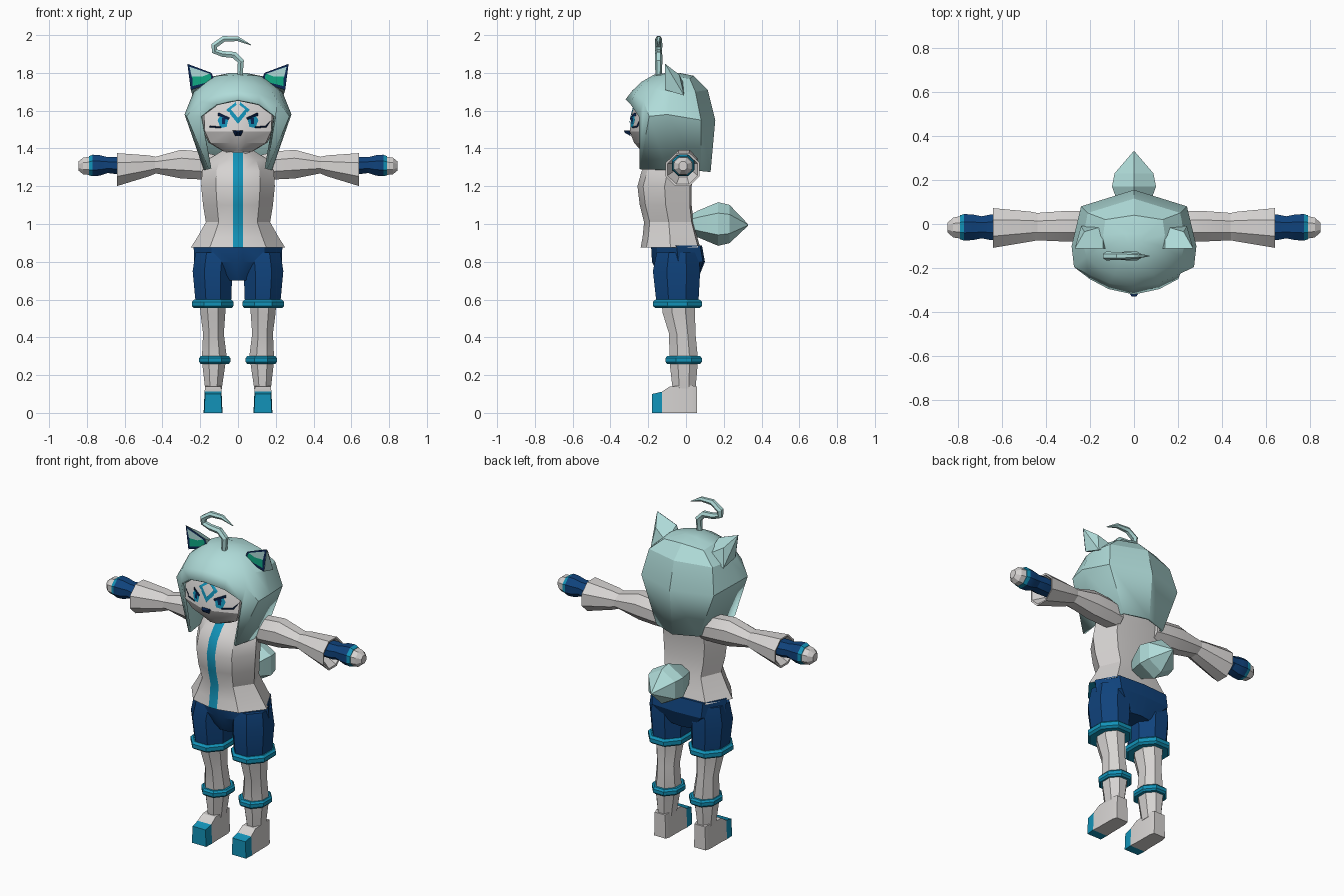
import bpy, bmesh, math
from mathutils import Vector
from mathutils.bvhtree import BVHTree

if "Cube" in bpy.data.objects:
    bpy.data.objects.remove(bpy.data.objects["Cube"])

def material(name, rgb):
    m = bpy.data.materials.new(name)
    m.diffuse_color = (*rgb, 1)
    m.use_nodes = True
    m.node_tree.nodes["Principled BSDF"].inputs["Base Color"].default_value = m.diffuse_color
    return m

HAIR = material("pale_aqua", (0.43, 0.71, 0.69))
WHITE = material("warm_white", (0.67, 0.65, 0.64))
NAVY = material("navy_blue", (0.005, 0.055, 0.20))
INK = material("dark_ink", (0.003, 0.02, 0.09))
CYAN = material("bright_cyan", (0.006, 0.29, 0.48))
GREEN = material("inner_ear_green", (0.005, 0.40, 0.23))

def finish(name, bm, mats, rule=None, mirror=False):
    bmesh.ops.recalc_face_normals(bm, faces=bm.faces)
    if rule:
        for f in bm.faces:
            f.material_index = rule(f)
    me = bpy.data.meshes.new(name)
    bm.to_mesh(me)
    bm.free()
    for m in mats:
        me.materials.append(m)
    o = bpy.data.objects.new(name, me)
    bpy.context.collection.objects.link(o)
    if mirror:
        o.modifiers.new("mirror", 'MIRROR')
    return o

def loft(name, rings, mats, rule=None, mirror=False, cap_start=True, cap_end=True):
    bm = bmesh.new()
    vs = [[bm.verts.new(p) for p in r] for r in rings]
    n = len(rings[0])
    for a, b in zip(vs, vs[1:]):
        for i in range(n):
            j = (i + 1) % n
            bm.faces.new((a[i], a[j], b[j], b[i]))
    if cap_start:
        bm.faces.new(vs[0])
    if cap_end:
        bm.faces.new(vs[-1])
    return finish(name, bm, mats, rule, mirror)

def circle(n, ru, rv):
    k = 1 / math.cos(math.pi / n)
    return [(ru * k * math.cos(t), rv * k * math.sin(t))
            for t in (2 * math.pi * (i + 0.5) / n for i in range(n))]

def zring(z, cx, cy, rx, ry, n=8):
    return [(cx + u, cy + v, z) for u, v in circle(n, rx, ry)]

def xring(x, cy, cz, ry, rz, n=8):
    return [(x, cy + u, cz + v) for u, v in circle(n, ry, rz)]

def full(half):
    return half + [(-x, y, z) for x, y, z in reversed(half[1:-1])]

# head
def head_ring(z, w, f, b):
    return full([(0, f, z), (0.25 * w, f, z), (0.95 * w, f + 0.05, z),
                 (w, -0.08, z), (0.6 * w, b - 0.02, z), (0, b, z)])

head = loft("head", [head_ring(*r) for r in (
    (1.385, 0.08, -0.235, 0.0), (1.43, 0.155, -0.275, 0.05), (1.49, 0.185, -0.298, 0.08),
    (1.59, 0.19, -0.285, 0.08), (1.66, 0.17, -0.255, 0.07), (1.72, 0.11, -0.17, 0.03))], [WHITE])
loft("neck", [zring(1.33, 0, -0.08, 0.07, 0.07), zring(1.42, 0, -0.08, 0.06, 0.06)], [WHITE])

# painted face plates, laid on the head
bvh = BVHTree.FromPolygons([v.co for v in head.data.vertices],
                           [list(p.vertices) for p in head.data.polygons])

def plate(name, pts, mat, lift, mirror=True, y=None):
    bm = bmesh.new()
    vs = []
    for x, z in pts:
        yy = y
        if y is None:
            hit = bvh.ray_cast(Vector((x, -1, z)), Vector((0, 1, 0)))[0]
            yy = hit.y if hit else -0.235
        vs.append(bm.verts.new((x, yy - lift, z)))
    f = bm.faces.new(vs)
    f.normal_update()
    o = finish(name, bm, [mat], None, mirror)
    if o.data.polygons[0].normal.y > 0:
        o.data.flip_normals()
    return o

plate("iris", [(0.05, 1.56), (0.09, 1.58), (0.108, 1.55), (0.092, 1.508), (0.06, 1.515)], CYAN, 0.004)
plate("pupil", [(0.066, 1.56), (0.086, 1.562), (0.086, 1.53), (0.07, 1.53)], INK, 0.006)
plate("upper_lash", [(0.045, 1.562), (0.10, 1.589), (0.188, 1.575), (0.188, 1.562),
                     (0.10, 1.573), (0.052, 1.55)], INK, 0.008)
plate("lower_lash", [(0.09, 1.507), (0.15, 1.512), (0.184, 1.55), (0.175, 1.55),
                     (0.145, 1.52), (0.09, 1.515)], INK, 0.005)
plate("forehead_mark_lower", [(0, 1.53), (0.062, 1.605), (0.042, 1.612), (0, 1.562)], CYAN, 0.007)
plate("forehead_mark_upper", [(0.062, 1.605), (0.012, 1.645), (0.008, 1.63), (0.042, 1.605)], CYAN, 0.007)
loft("nose", [[(-0.03, -0.295, 1.495), (0.03, -0.295, 1.495), (0.014, -0.293, 1.465), (-0.014, -0.293, 1.465)],
              [(-0.012, -0.328, 1.494), (0.012, -0.328, 1.494), (0.006, -0.325, 1.484),
               (-0.006, -0.325, 1.484)]], [INK])

# hair: columns running from crown to lower edge, front to back
columns = [
    [(0, -.17, 1.79), (0, -.24, 1.75), (0, -.285, 1.705), (0, -.32, 1.66)],
    [(.06, -.16, 1.785), (.09, -.23, 1.74), (.11, -.27, 1.69), (.115, -.295, 1.635)],
    [(.10, -.13, 1.785), (.17, -.19, 1.72), (.21, -.225, 1.65), (.20, -.25, 1.57)],
    [(.13, -.10, 1.78), (.215, -.15, 1.71), (.272, -.195, 1.57), (.155, -.245, 1.29)],
    [(.14, -.05, 1.78), (.235, -.08, 1.70), (.283, -.10, 1.58), (.18, -.10, 1.285)],
    [(.13, .02, 1.77), (.21, .05, 1.70), (.24, .08, 1.55), (.14, .08, 1.28)],
    [(0, .04, 1.785), (0, .115, 1.71), (0, .155, 1.55), (0, .13, 1.275)]]
levels = [full([c[k] for c in columns]) for k in range(4)]
crown = [[(x * 0.3, -0.07 + (y + 0.07) * 0.3, 1.80) for x, y, z in levels[0]]]
hair = loft("hair", crown + levels, [HAIR], cap_end=False)
sol = hair.modifiers.new("thickness", 'SOLIDIFY')
sol.thickness = 0.015
sol.offset = -1

# ears
bm = bmesh.new()
for p in ((.25, -.11, 1.71), (.268, -.11, 1.848), (.14, -.11, 1.80), (.12, -.11, 1.75),
          (.24, -.01, 1.68), (.14, -.01, 1.74), (.225, -.035, 1.79)):
    bm.verts.new(p)
bmesh.ops.convex_hull(bm, input=bm.verts)
finish("ear", bm, [HAIR], None, True)
plate("ear_rim", [(.25, 1.71), (.268, 1.848), (.14, 1.80), (.12, 1.75)], INK, 0.002, y=-.11)
plate("ear_tuft", [(.245, 1.78), (.257, 1.833), (.15, 1.796), (.19, 1.78)], HAIR, 0.004, y=-.11)
plate("ear_inner", [(.24, 1.73), (.243, 1.79), (.195, 1.812), (.145, 1.79), (.14, 1.755)], GREEN, 0.003, y=-.11)

# curled strand on the crown
cu = bpy.data.curves.new("curl", 'CURVE')
cu.dimensions = '3D'
cu.bevel_depth = 0.02
cu.bevel_resolution = 1
cu.use_fill_caps = True
path = [(.01, 1.78, .8), (.015, 1.86, 1), (-.02, 1.895, 1), (-.08, 1.90, .9), (-.125, 1.915, .9),
        (-.125, 1.945, 1), (-.075, 1.98, .9), (0, 1.98, .7), (.07, 1.947, .1)]
sp = cu.splines.new('POLY')
sp.points.add(len(path) - 1)
for pt, (x, z, r) in zip(sp.points, path):
    pt.co = (x, -0.145, z, 1)
    pt.radius = r
tmp = bpy.data.objects.new("curl_path", cu)
bpy.context.collection.objects.link(tmp)
me = bpy.data.meshes.new_from_object(tmp.evaluated_get(bpy.context.evaluated_depsgraph_get()))
bpy.data.objects.remove(tmp)
me.materials.clear()
me.materials.append(HAIR)
bpy.context.collection.objects.link(bpy.data.objects.new("hair_curl", me))

# jacket with centre stripe and coloured lower edge
def body_ring(z, w, f, b):
    return full([(0, f, z), (0.027, f, z), (0.6 * w, f + 0.03, z), (w, (f + b) / 2, z),
                 (0.7 * w, b - 0.01, z), (0, b, z)])

def jacket_rule(f):
    c = f.calc_center_median()
    if f.normal.z < -0.9:
        return 1
    return 1 if abs(c.x) < 0.02 and c.y < -0.1 else 0

loft("jacket", [body_ring(*r) for r in (
    (.875, .25, -.24, .075), (.93, .215, -.23, .06), (1.01, .17, -.222, .04), (1.1, .185, -.245, .03),
    (1.2, .195, -.257, .03), (1.28, .19, -.235, .04), (1.34, .16, -.19, .05), (1.39, .08, -.13, .04))],
    [WHITE, CYAN], jacket_rule)

# shorts
loft("shorts_hips", [body_ring(*r) for r in (
    (.885, .235, -.185, .085), (.80, .232, -.18, .10), (.70, .09, -.13, .06))], [NAVY])
loft("shorts_leg", [zring(.85, .125, -.045, .10, .11), zring(.75, .135, -.05, .105, .125),
                    zring(.57, .13, -.045, .093, .11)], [NAVY], mirror=True)

# bands around the legs
def band(name, z, cx, cy, rx, ry, h):
    loft(name, [zring(z + dz * h, cx, cy, rx * k, ry * k)
                for dz, k in ((-.5, .9), (-.25, 1), (.25, 1), (.5, .9))], [CYAN], mirror=True)

band("shorts_cuff", .577, .134, -.045, .11, .13, .045)
band("shin_band", .28, .123, -.012, .083, .097, .04)

# legs and feet
loft("leg", [zring(*r) for r in (
    (.60, .133, -.04, .07, .09), (.53, .133, -.038, .066, .086), (.42, .13, -.02, .055, .07),
    (.29, .125, -.012, .066, .075), (.25, .128, -.012, .06, .073), (.12, .13, -.01, .043, .06))],
    [WHITE], mirror=True)
loft("foot", [[(.132 - w, y, 0), (.132 + w, y, 0), (.132 + w * .9, y, z), (.132 - w * .9, y, z)]
              for y, z, w in ((.058, .14, .038), (.03, .145, .046), (-.085, .14, .047),
                              (-.128, .112, .05), (-.18, .10, .047))],
     [WHITE, CYAN], lambda f: 1 if f.calc_center_median().y < -.128 else 0, mirror=True)

# arms, flared sleeves, gloves and hands
loft("upper_arm", [xring(*r) for r in (
    (.12, -.01, 1.30, .065, .065), (.20, -.01, 1.31, .07, .074), (.30, -.01, 1.317, .07, .076),
    (.44, -.012, 1.312, .062, .043))], [WHITE], mirror=True)
loft("sleeve", [xring(*r) for r in (
    (.43, -.012, 1.312, .06, .042), (.47, -.012, 1.308, .068, .055), (.64, -.018, 1.288, .09, .087),
    (.638, -.018, 1.288, .08, .077), (.58, -.015, 1.30, .05, .05))], [WHITE], mirror=True)
loft("glove", [xring(*r) for r in (
    (.57, -.015, 1.308, .05, .042), (.65, -.015, 1.31, .058, .045), (.69, -.015, 1.312, .05, .042),
    (.73, -.015, 1.31, .058, .054), (.77, -.015, 1.31, .06, .057), (.79, -.015, 1.308, .054, .05))],
    [NAVY, CYAN], lambda f: 1 if f.calc_center_median().x > .771 else 0, mirror=True)
loft("hand", [xring(*r) for r in (
    (.78, -.015, 1.308, .052, .049), (.82, -.016, 1.307, .045, .044), (.845, -.016, 1.307, .022, .024))],
    [WHITE], mirror=True)

# tail
loft("tail", [[(u, y, cz + v) for u, v in circle(6, r, r)] for y, cz, r in (
    (.0, 1.0, .03), (.06, 1.0, .06), (.17, 1.0, .10), (.23, 1.0, .088), (.328, .995, .004))], [HAIR])

# smooth shading with sharp creases kept
for o in bpy.context.scene.objects:
    bpy.ops.object.select_all(action='DESELECT')
    o.select_set(True)
    bpy.context.view_layer.objects.active = o
    bpy.ops.object.shade_smooth_by_angle(angle=math.radians(25))
